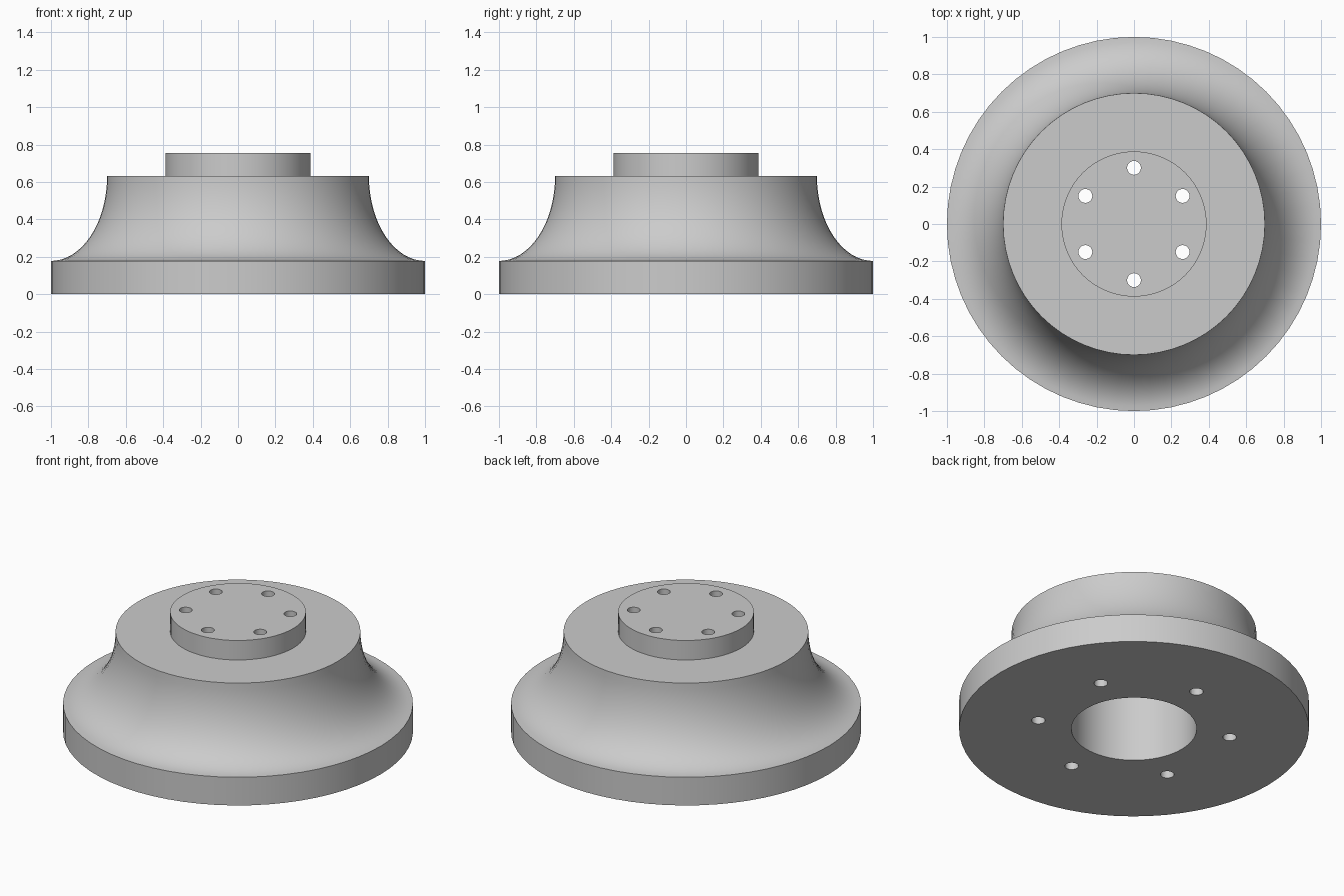
import bpy, bmesh
from math import sin, cos, pi, radians
from mathutils import Matrix, Vector

SEGMENTS = 64
FLANGE_R, BODY_R, HUB_R, BORE_R = 1.0, 0.70, 0.388, 0.335 + 0.023
FLANGE_Z, BODY_Z, HUB_Z = 0.178, 0.632, 0.755

cube = bpy.data.objects.get("Cube")
if cube:
    bpy.data.objects.remove(cube, do_unlink=True)

# Single plain metal colour
metal = bpy.data.materials.new("grey_metal")
metal.use_nodes = True
colour = (0.6, 0.6, 0.6, 1)
metal.diffuse_color = colour
metal.node_tree.nodes["Principled BSDF"].inputs["Base Color"].default_value = colour


def add_object(name, bm):
    bmesh.ops.recalc_face_normals(bm, faces=bm.faces)
    mesh = bpy.data.meshes.new(name)
    bm.to_mesh(mesh)
    bm.free()
    mesh.materials.append(metal)
    obj = bpy.data.objects.new(name, mesh)
    bpy.context.collection.objects.link(obj)
    return obj


def lathe(name, profile):
    """Turn a closed (radius, height) outline around the z axis."""
    bm = bmesh.new()
    verts = [bm.verts.new((r, 0, z)) for r, z in profile]
    edges = [bm.edges.new((a, b)) for a, b in zip(verts, verts[1:] + verts[:1])]
    bmesh.ops.spin(bm, geom=verts + edges, axis=(0, 0, 1), cent=(0, 0, 0),
                   angle=2 * pi, steps=SEGMENTS, use_merge=True)
    bmesh.ops.remove_doubles(bm, verts=bm.verts, dist=1e-5)
    return add_object(name, bm)


def disc(name, radius, bottom, top):
    bm = bmesh.new()
    bmesh.ops.create_cone(bm, cap_ends=True, segments=SEGMENTS, radius1=radius,
                          radius2=radius, depth=top - bottom,
                          matrix=Matrix.Translation((0, 0, (top + bottom) / 2)))
    return add_object(name, bm)


def drill_ring(obj, ring_radius, hole_radius, bottom, top, count=6):
    """Cut a circle of round holes into an object."""
    bm = bmesh.new()
    for i in range(count):
        angle = radians(30) + i * 2 * pi / count
        centre = Vector((ring_radius * cos(angle), ring_radius * sin(angle),
                         (bottom + top) / 2))
        bmesh.ops.create_cone(bm, cap_ends=True, segments=24, radius1=hole_radius,
                              radius2=hole_radius, depth=top - bottom,
                              matrix=Matrix.Translation(centre))
    cutter = add_object("hole_cutter", bm)
    cutter.hide_render = True
    mod = obj.modifiers.new("bolt_holes", 'BOOLEAN')
    mod.operation = 'DIFFERENCE'
    mod.solver = 'EXACT'
    mod.object = cutter
    select_only(obj)
    bpy.ops.object.modifier_apply(modifier=mod.name)
    bpy.data.objects.remove(cutter, do_unlink=True)


def select_only(obj):
    bpy.ops.object.select_all(action='DESELECT')
    obj.select_set(True)
    bpy.context.view_layer.objects.active = obj


# Flanged body: straight rim, concave sweep up to the shoulder, open bore
STEPS = 16
sweep = []
for i in range(STEPS + 1):
    t = pi / 2 * (1 - i / STEPS)
    sweep.append((FLANGE_R - (FLANGE_R - BODY_R) * cos(t),
                  BODY_Z - (BODY_Z - FLANGE_Z) * sin(t)))
body = lathe("flanged_body", [(BORE_R, 0), (FLANGE_R, 0)] + sweep + [(BORE_R, BODY_Z)])

# Hub plate closing the top of the bore
hub = disc("hub_plate", HUB_R, BODY_Z, HUB_Z)

# Blind holes in the underside, through holes in the hub plate
drill_ring(body, 0.555, 0.039, -0.1, 0.2)
drill_ring(hub, 0.30, 0.037, BODY_Z - 0.1, HUB_Z + 0.1)

# Smooth round walls with crisp rims
for part in (body, hub):
    select_only(part)
    bpy.ops.object.shade_smooth_by_angle(angle=radians(30))
